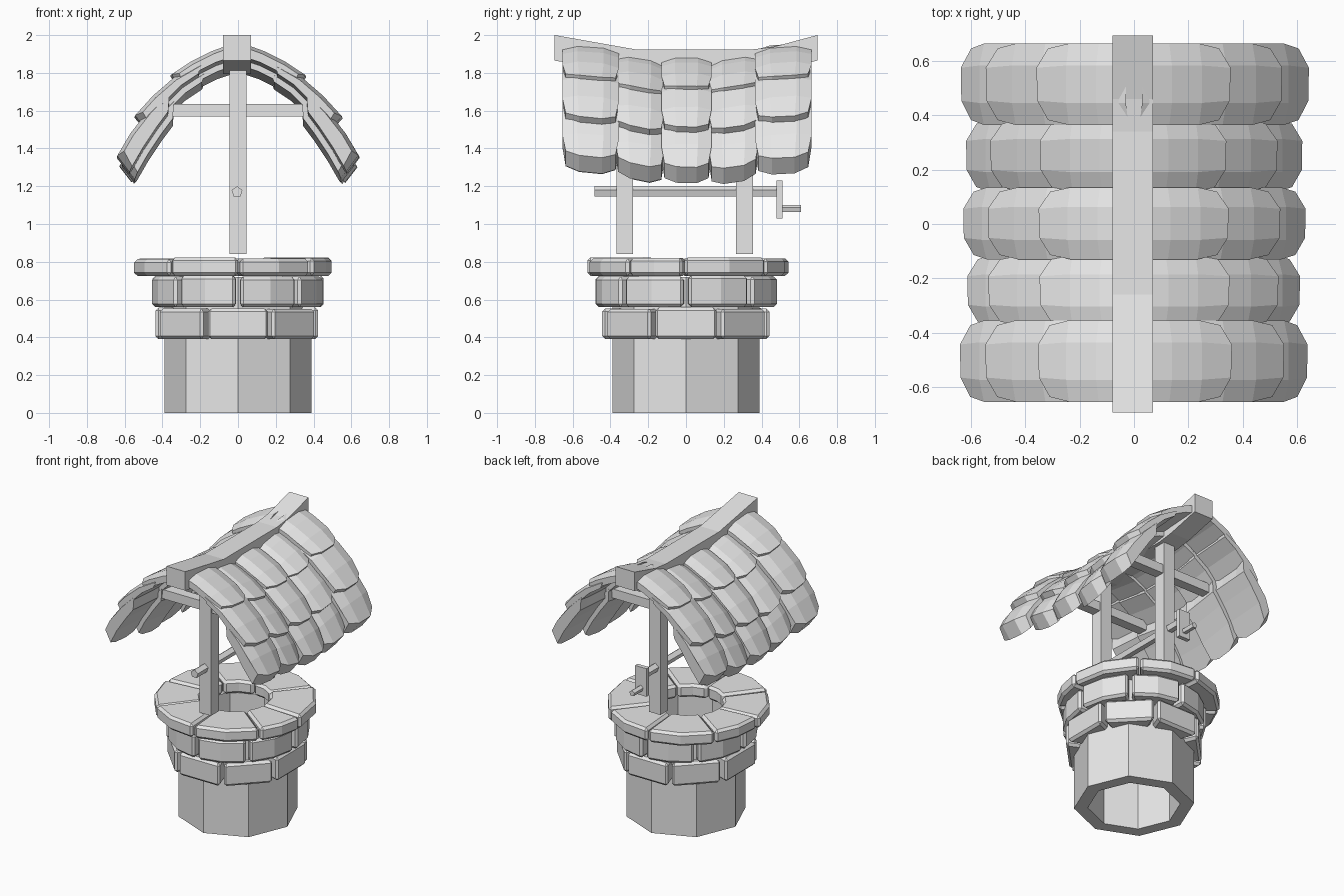
import bpy, bmesh, math, random
from mathutils import Vector

if "Cube" in bpy.data.objects:
    bpy.data.objects.remove(bpy.data.objects["Cube"])

random.seed(4)
grey = bpy.data.materials.new("plain grey")
grey.diffuse_color = (0.8, 0.8, 0.8, 1)
grey.use_nodes = True
grey.node_tree.nodes["Principled BSDF"].inputs["Base Color"].default_value = grey.diffuse_color


def finish(name, bm):
    """Turn a bmesh into a flat shaded grey object."""
    bmesh.ops.recalc_face_normals(bm, faces=bm.faces)
    mesh = bpy.data.meshes.new(name)
    bm.to_mesh(mesh)
    bm.free()
    mesh.materials.append(grey)
    ob = bpy.data.objects.new(name, mesh)
    bpy.context.collection.objects.link(ob)
    return ob


def loft(bm, rings, closed=False):
    """Skin a list of equal-length closed rings; cap the ends or join them."""
    rings = [[bm.verts.new(p) for p in r] for r in rings]
    n = len(rings[0])
    pairs = list(zip(rings, rings[1:])) + ([(rings[-1], rings[0])] if closed else [])
    for a, b in pairs:
        for i in range(n):
            j = (i + 1) % n
            bm.faces.new((a[i], a[j], b[j], b[i]))
    if not closed:
        bm.faces.new(rings[0])
        bm.faces.new(rings[-1])


def box(name, x, y, z):
    bm = bmesh.new()
    loft(bm, [[(x[0], y[0], h), (x[1], y[0], h), (x[1], y[1], h), (x[0], y[1], h)] for h in z])
    return finish(name, bm)


def rod(name, x, z, r, y0, y1, sides=5):
    bm = bmesh.new()
    ang = [math.pi / 2 + math.tau * i / sides for i in range(sides)]
    loft(bm, [[(x + r * math.cos(a), y, z + r * math.sin(a)) for a in ang] for y in (y0, y1)])
    return finish(name, bm)


def stone_ring(name, cuts, z0, z1, r_in, r_out, segs, gap, scale=(1, 1), shift=(0, 0), jitter=0.01):
    """Ring of bevelled wedge stones between the given angles (degrees)."""
    ring = bmesh.new()
    for a0, a1 in zip(cuts, cuts[1:]):
        bm = bmesh.new()
        ro = r_out + random.uniform(-jitter, jitter)
        top = z1 + random.uniform(-jitter, 0)
        sections = []
        for k in range(segs + 1):
            a = math.radians(a0 + gap + (a1 - a0 - 2 * gap) * k / segs)
            c, s = math.cos(a) * scale[0], math.sin(a) * scale[1]
            sections.append([(r * c + shift[0], r * s + shift[1], z)
                             for r, z in ((r_in, z0), (ro, z0), (ro, top), (r_in, top))])
        loft(bm, sections)
        bmesh.ops.recalc_face_normals(bm, faces=bm.faces)
        sharp = [e for e in bm.edges if e.calc_face_angle(0) > 0.9]
        bmesh.ops.bevel(bm, geom=sharp, offset=0.017, segments=1, affect='EDGES')
        tmp = bpy.data.meshes.new("stone")
        bm.to_mesh(tmp)
        bm.free()
        ring.from_mesh(tmp)
        bpy.data.meshes.remove(tmp)
    return finish(name, ring)


# Octagonal shaft, open at both ends
bm = bmesh.new()
loft(bm, [[(r * math.cos(a), r * math.sin(a), z) for r, z in ((0.3, 0), (0.39, 0), (0.39, 0.72), (0.3, 0.72))]
          for a in [math.tau * i / 8 for i in range(8)]], closed=True)
finish("well_shaft", bm)

# Two courses of stones and the irregular rim on top
stone_ring("lower_stones", [22.5 + 45 * i for i in range(9)], 0.39, 0.56, 0.32, 0.50, 1, 1.6, (0.92, 0.95))
stone_ring("upper_stones", [45 * i for i in range(9)], 0.56, 0.73, 0.32, 0.48, 2, 1.6, (0.94, 1.0))
rim_cuts = [c - 90 for c in (-39, 4, 53, 87, 140, 185, 235, 275, 321)]
stone_ring("rim_stones", rim_cuts, 0.725, 0.825, 0.23, 0.53, 2, 0.5, (0.98, 1.0), (-0.03, 0.015), 0.012)

# Posts and cross beams
for label, y in (("front", -0.325), ("back", 0.31)):
    box(label + "_post", (-0.045, 0.045), (y - 0.044, y + 0.044), (0.84, 1.88))
    box(label + "_cross_beam", (-0.4, 0.4), (y - 0.035, y + 0.035), (1.57, 1.635))

# Axle with crank
rod("axle", -0.005, 1.17, 0.03, -0.485, 0.485)
box("crank_arm", (-0.045, 0.045), (0.48, 0.51), (1.03, 1.23))
rod("crank_handle", 0, 1.08, 0.021, 0.505, 0.61)

# Sagging ridge beam
bm = bmesh.new()
loft(bm, [[(-0.08, y, b), (0.07, y, b), (0.07, y, t), (-0.08, y, t)]
          for y, b, t in ((-0.695, 1.865, 2.0), (-0.26, 1.795, 1.923), (0.34, 1.795, 1.923),
                          (0.46, 1.81, 1.937), (0.695, 1.865, 2.0))])
finish("ridge_beam", bm)

# Roof tiles: upper and lower profile (x, z) of each row, from ridge to eave
rows = [
    ([(0.03, 1.925), (0.14, 1.885), (0.25, 1.83), (0.36, 1.757)],
     [(0.03, 1.85), (0.12, 1.82), (0.22, 1.77), (0.325, 1.705)]),
    ([(0.21, 1.82), (0.34, 1.745), (0.45, 1.65), (0.55, 1.54)],
     [(0.21, 1.76), (0.30, 1.70), (0.40, 1.60), (0.50, 1.485)]),
    ([(0.38, 1.665), (0.48, 1.565), (0.57, 1.45), (0.64, 1.33)],
     [(0.37, 1.56), (0.43, 1.48), (0.50, 1.375), (0.575, 1.245)]),
]
# Columns: (y start, y end, lift at start, lift at end, sink below outer tiles)
columns = [
    (-0.655, -0.355, 0.035, 0.015, 0.0),
    (-0.375, -0.115, 0.015, -0.025, 0.03),
    (-0.130, 0.135, -0.02, -0.02, 0.012),
    (0.120, 0.385, -0.025, 0.015, 0.03),
    (0.365, 0.665, 0.015, 0.035, 0.0),
]


def tile(bm, side, upper, lower, col):
    y0, y1, l0, l1, sink = col
    wob = random.uniform(-0.008, 0.008)
    sections = []
    for t, drop, setback in ((0, 0.022, 0.3), (0.27, 0, 0.03), (0.73, 0, 0.0), (1, 0.022, 0.3)):
        ring = []
        for profile, is_top in ((upper, True), (lower, False)):
            pts = [Vector(p) for p in profile]
            pts[-1] = pts[-1].lerp(pts[-2], setback if is_top else setback * 0.7)
            d = (pts[-1] - pts[0]).normalized()
            normal = Vector((-d.y, d.x))
            out = []
            for i, p in enumerate(pts):
                q = p - normal * (sink + (drop if is_top else 0))
                if i == 3:
                    q += d * wob
                # tiles narrow a little towards the eave
                s = 0.5 + (t - 0.5) * (1, 1, 1, 0.88)[i]
                lift = l0 + (l1 - l0) * t
                out.append((side * q.x, y0 + (y1 - y0) * s, q.y + lift))
            ring += out if is_top else out[::-1]
        sections.append(ring)
    loft(bm, sections)


for label, side in (("left", -1), ("right", 1)):
    for name, (upper, lower) in zip(("top", "middle", "eave"), rows):
        bm = bmesh.new()
        for col in columns:
            tile(bm, side, upper, lower, col)
        finish(f"{label}_{name}_tiles", bm)
